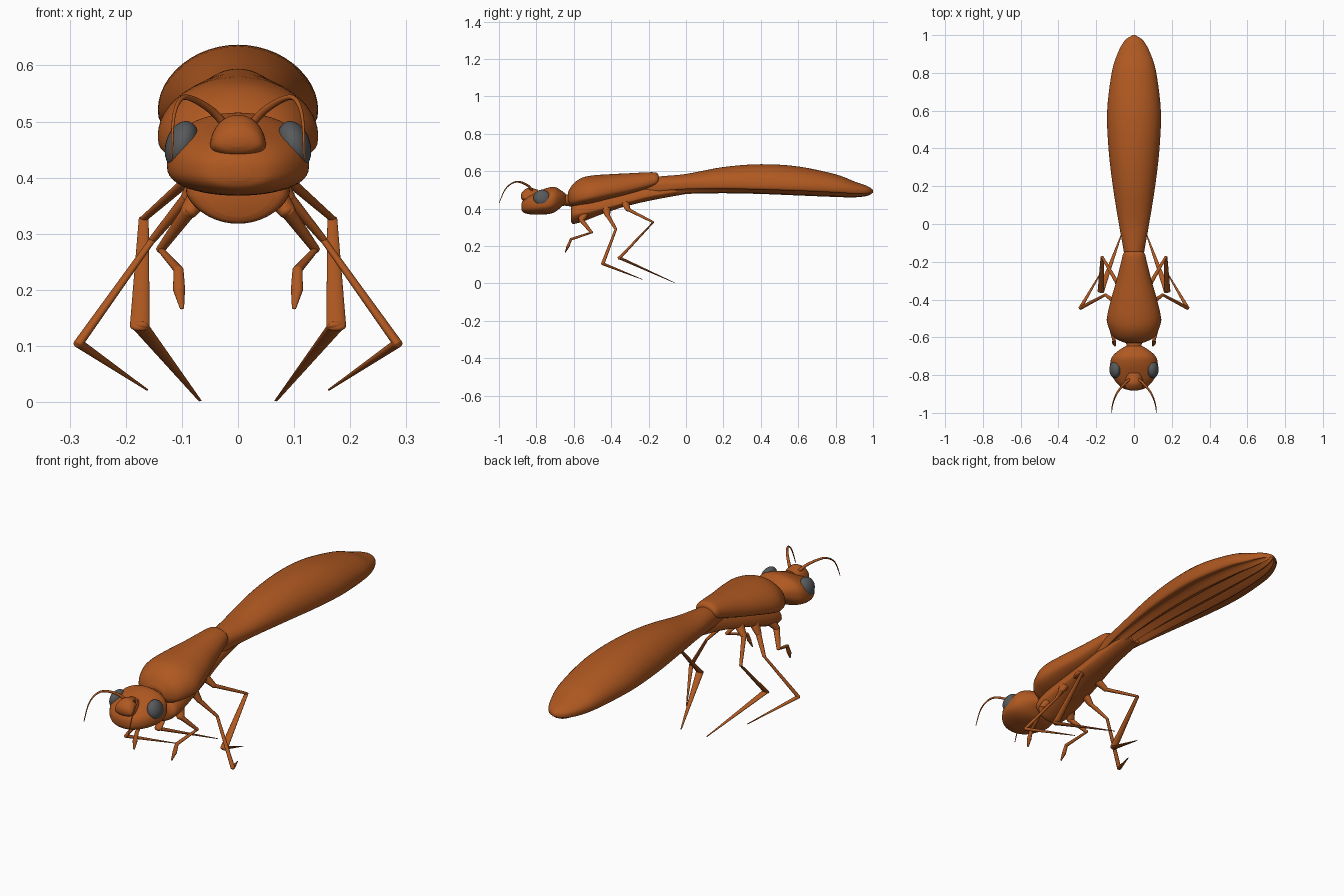
import bpy, bmesh, math
from mathutils import Vector, Matrix

cube = bpy.data.objects.get("Cube")
if cube:
    bpy.data.objects.remove(cube)


def material(name, colour):
    mat = bpy.data.materials.new(name)
    mat.use_nodes = True
    mat.diffuse_color = colour
    mat.node_tree.nodes["Principled BSDF"].inputs["Base Color"].default_value = colour
    return mat


brown = material("rust brown", (0.43, 0.098, 0.015, 1))
grey = material("eye grey", (0.095, 0.1, 0.105, 1))
parts = []


def finish(name, bm, mat):
    bmesh.ops.recalc_face_normals(bm, faces=bm.faces)
    mesh = bpy.data.meshes.new(name)
    bm.to_mesh(mesh)
    bm.free()
    mesh.materials.append(mat)
    obj = bpy.data.objects.new(name, mesh)
    bpy.context.collection.objects.link(obj)
    parts.append(obj)
    return obj


def smooth_rows(rows, steps=5):
    """Catmull-Rom interpolation of the profile rows."""
    rows = [Vector(r) for r in rows]
    result = []
    for i in range(len(rows) - 1):
        a, b, c = rows[max(i - 1, 0)], rows[i], rows[i + 1]
        d = rows[min(i + 2, len(rows) - 1)]
        for k in range(steps):
            t = k / steps
            result.append(b + (c - a) * (t / 2) + (a * 2 - b * 5 + c * 4 - d) * (t * t / 2)
                          + (b * 3 - c * 3 + d - a) * (t ** 3 / 2))
    return result + [rows[-1]]


def loft(name, rows, top_power=1, low_power=1, ridges=0, sides=48):
    """Skin along y; each row is y, half width, mid, top and bottom height."""
    bm = bmesh.new()
    rings = []
    for y, w, mid, top, low in smooth_rows(rows):
        ring = []
        for k in range(sides):
            a = math.tau * k / sides
            c, s = math.cos(a), math.sin(a)
            if s >= 0:
                z = mid + (top - mid) * s ** top_power
            else:
                groove = 1 - ridges * (1 - math.cos(c * math.tau * 2)) / 2
                z = mid + (low - mid) * (-s) ** low_power * groove
            ring.append(bm.verts.new((w * c, y, z)))
        rings.append(ring)
    for r, q in zip(rings, rings[1:]):
        for k in range(sides):
            n = (k + 1) % sides
            bm.faces.new((r[k], r[n], q[n], q[k]))
    bm.faces.new(rings[0])
    bm.faces.new(rings[-1])
    return finish(name, bm, brown)


def limb(name, segments, side):
    """Tapered flattened segments: start, end, start radius, end radius, flatness."""
    bm = bmesh.new()
    for p, q, r0, r1, flat in segments:
        p, q = (Vector((v[0] * side, v[1], v[2])) for v in (p, q))
        turn = (q - p).to_track_quat('Z', 'Y').to_matrix().to_4x4()
        place = Matrix.Translation((p + q) / 2) @ turn @ Matrix.Diagonal((1, flat, 1, 1))
        bmesh.ops.create_cone(bm, cap_ends=True, segments=14, radius1=r0, radius2=r1,
                              depth=(q - p).length, matrix=place)
        for point, r in ((p, r0), (q, r1)):
            ball = Matrix.Translation(point) @ turn @ Matrix.Diagonal((r, r * flat, r * 0.6, 1))
            bmesh.ops.create_uvsphere(bm, u_segments=14, v_segments=8, radius=1, matrix=ball)
    return finish(name, bm, brown)


# Long domed abdomen with a grooved underside
loft("abdomen", [(-.22, .045, .52, .56, .46), (-.14, .055, .525, .572, .465),
                 (0, .08, .53, .585, .478), (.2, .112, .53, .622, .482),
                 (.4, .135, .525, .637, .478), (.6, .142, .52, .625, .47),
                 (.8, .118, .51, .583, .462), (.9, .088, .5, .545, .46),
                 (.97, .05, .495, .52, .468), (1, .006, .49, .5, .485)],
     low_power=.6, ridges=.45)

# Back shield, overlapping the abdomen, and the chest beneath it
loft("thorax_shield", [(-.63, .045, .46, .49, .43), (-.605, .1, .46, .53, .41),
                       (-.56, .13, .465, .563, .415), (-.5, .143, .475, .577, .425),
                       (-.4, .122, .495, .584, .45), (-.3, .093, .515, .589, .475),
                       (-.2, .068, .54, .594, .505), (-.16, .058, .55, .592, .52),
                       (-.146, .045, .555, .58, .535)], low_power=.7)
loft("chest", [(-.615, .06, .37, .4, .33), (-.6, .088, .37, .43, .318),
               (-.54, .092, .38, .46, .335), (-.45, .085, .4, .48, .37),
               (-.33, .072, .43, .5, .41), (-.18, .055, .47, .53, .445),
               (0, .045, .5, .54, .478)], low_power=1.3)
loft("neck", [(-.69, .05, .45, .485, .41), (-.64, .04, .45, .475, .415),
              (-.58, .06, .45, .49, .4)])

# Head, broad at the jaw, with a short snout
loft("head", [(-.88, .02, .41, .425, .395), (-.87, .058, .41, .445, .38),
              (-.84, .093, .415, .47, .37), (-.79, .122, .42, .492, .368),
              (-.74, .126, .425, .511, .37), (-.7, .114, .44, .515, .382),
              (-.665, .075, .45, .495, .41), (-.645, .04, .45, .48, .425)],
     top_power=.8, low_power=.8)
loft("snout", [(-.882, .015, .465, .475, .455), (-.872, .042, .46, .493, .442),
               (-.84, .05, .455, .512, .43), (-.79, .045, .455, .5, .43)])

for side, label in ((1, "left"), (-1, "right")):
    # Bulging eye
    bm = bmesh.new()
    place = (Matrix.Translation((.1 * side, -.77, .458))
             @ Matrix.Rotation(-.3 * side, 4, 'Y') @ Matrix.Diagonal((.029, .046, .044, 1)))
    bmesh.ops.create_uvsphere(bm, u_segments=28, v_segments=18, radius=1, matrix=place)
    finish(label + "_eye", bm, grey)

    # Arching antenna
    curve = bpy.data.curves.new(label + "_antenna", 'CURVE')
    curve.dimensions = '3D'
    curve.bevel_depth = .008
    curve.bevel_resolution = 3
    curve.use_fill_caps = True
    path = [(.02, -.82, .49), (.045, -.84, .518), (.08, -.88, .54), (.102, -.92, .54),
            (.115, -.965, .505), (.118, -.999, .43)]
    points = smooth_rows(path)
    spline = curve.splines.new('POLY')
    spline.points.add(len(points) - 1)
    for i, (dot, v) in enumerate(zip(spline.points, points)):
        dot.co = (v.x * side, v.y, v.z, 1)
        dot.radius = 1 - .8 * i / (len(points) - 1)
    spline.use_smooth = True
    curve.materials.append(brown)
    bpy.context.collection.objects.link(bpy.data.objects.new(label + "_antenna", curve))

    # Short folded front leg
    hip, knee, ankle = (.088, -.56, .34), (.138, -.505, .272), (.106, -.615, .236)
    pad = (.105, -.63, .2)
    limb(label + "_front_leg", [((.06, -.54, .38), hip, .028, .018, .8),
                                (hip, knee, .015, .009, .8), (knee, ankle, .006, .009, .8),
                                (ankle, pad, .009, .011, .7),
                                (pad, (.1, -.645, .168), .011, .004, .7)], side)

    # Middle leg, knee spread outward
    hip, bend, knee = (.09, -.42, .365), (.152, -.375, .29), (.284, -.445, .105)
    limb(label + "_middle_leg", [((.055, -.43, .42), hip, .028, .015, .8),
                                 (hip, bend, .013, .008, .8), (bend, knee, .007, .01, .8),
                                 (knee, (.162, -.235, .022), .01, .002, .8)], side)

    # Hind leg with flattened thigh and shin
    hip, bend, knee = (.09, -.31, .395), (.168, -.175, .327), (.175, -.355, .136)
    limb(label + "_hind_leg", [((.045, -.33, .44), hip, .026, .014, .8),
                               (hip, bend, .011, .007, .8), (bend, knee, .009, .018, .45),
                               (knee, (.068, -.06, .003), .017, .003, .45)], side)

# Smooth shading
bpy.ops.object.select_all(action='DESELECT')
for obj in parts:
    obj.select_set(True)
bpy.context.view_layer.objects.active = parts[0]
bpy.ops.object.shade_smooth_by_angle(angle=math.radians(50))
